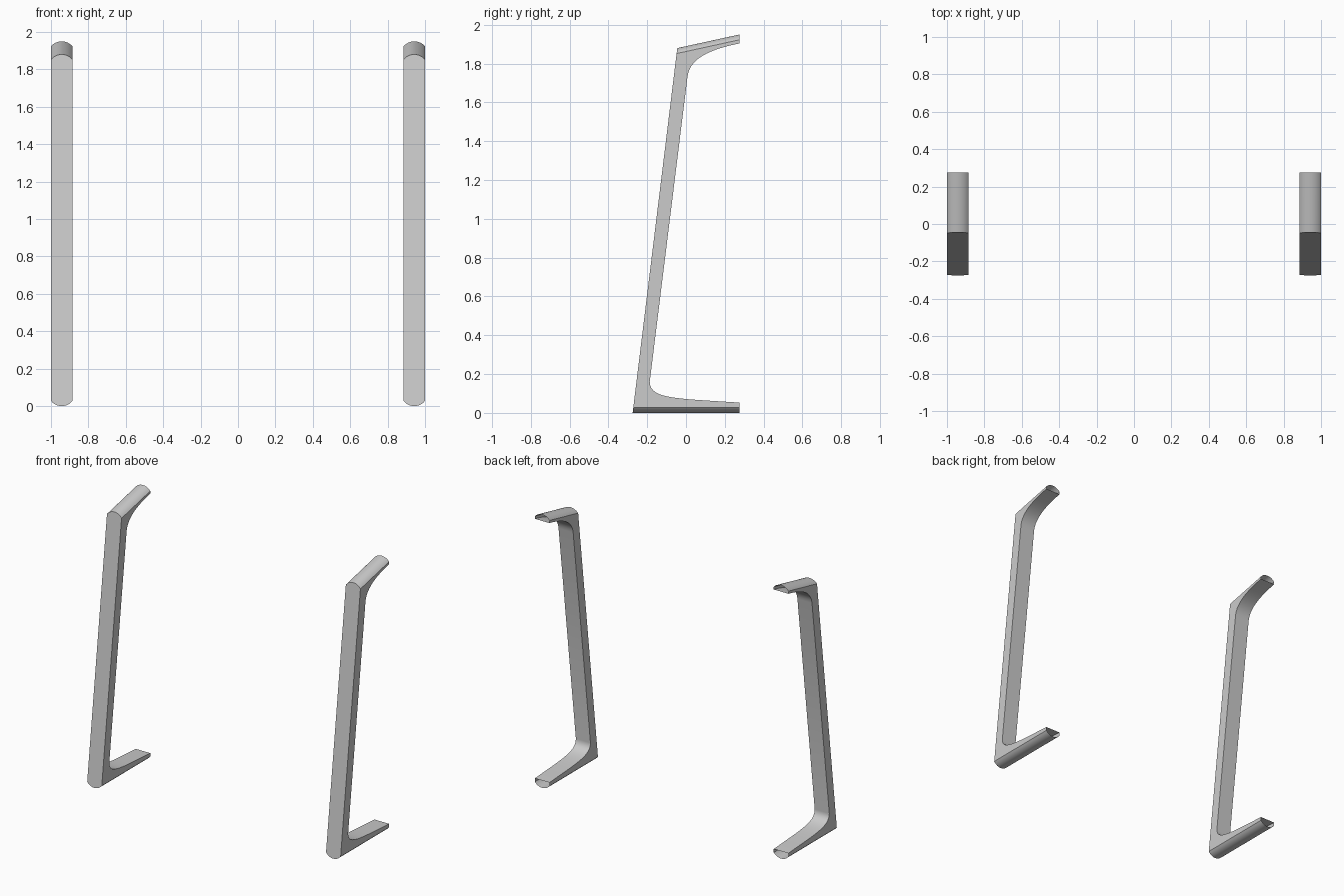
import bpy, bmesh
from mathutils import Vector
from mathutils.geometry import interpolate_bezier

if "Cube" in bpy.data.objects:
    bpy.data.objects.remove(bpy.data.objects["Cube"])

X0, X1 = 0.885, 1.0        # width range of one handle
SAG = 0.028                # depth of the rounded outer face of the arms
STEPS = 16                 # segments across the rounding
CURVE = 16                 # points on each inner fillet


def bezier(*pts):
    return interpolate_bezier(*[Vector((y, z, 0)) for y, z in pts], CURVE)


# Inner profile (y, z): top arm tip, down the post, out to the bottom arm tip
inner = bezier((0.275, 1.904), (0.13, 1.875), (0.02, 1.83), (0.008, 1.735))
inner += bezier((-0.187, 0.16), (-0.185, 0.07), (-0.05, 0.075), (0.275, 0.053))


def front_y(z):
    return -0.275 + 0.23 * z / 1.88


def section(x):
    """Side outline at x; the arms' outer faces drop along a circular arc."""
    half = (X1 - X0) / 2
    radius = (half ** 2 + SAG ** 2) / (2 * SAG)
    d = radius - (radius ** 2 - (x - X0 - half) ** 2) ** 0.5
    slope = 0.07 / 0.32
    z_top = 1.88 - d
    y_top = front_y(z_top)
    outer = [(0.275, d), (front_y(d), d), (y_top, z_top),
             (0.275, z_top + slope * (0.275 - y_top))]
    return outer + [(p.x, p.y) for p in inner]


bm = bmesh.new()
rows = []
for i in range(STEPS + 1):
    x = X0 + (X1 - X0) * i / STEPS
    rows.append([bm.verts.new((x, y, z)) for y, z in section(x)])

# Skin across the width, leaving the two arm tips open
n = len(rows[0])
for a, b in zip(rows, rows[1:]):
    for j in range(n - 1):
        if j != 3:
            bm.faces.new((a[j], a[j + 1], b[j + 1], b[j]))

# Flat side walls
bm.faces.new(rows[0][::-1])
bm.faces.new(rows[-1])
bmesh.ops.recalc_face_normals(bm, faces=bm.faces)

mesh = bpy.data.meshes.new("side_handles")
bm.to_mesh(mesh)
bm.free()
handles = bpy.data.objects.new("side_handles", mesh)
bpy.context.collection.objects.link(handles)

bpy.context.view_layer.objects.active = handles
handles.select_set(True)
bpy.ops.object.shade_smooth_by_angle(angle=0.5)

# Matching handle on the other side
mirror = handles.modifiers.new("mirror", 'MIRROR')
mirror.use_axis = (True, False, False)
mirror.use_mirror_merge = False
